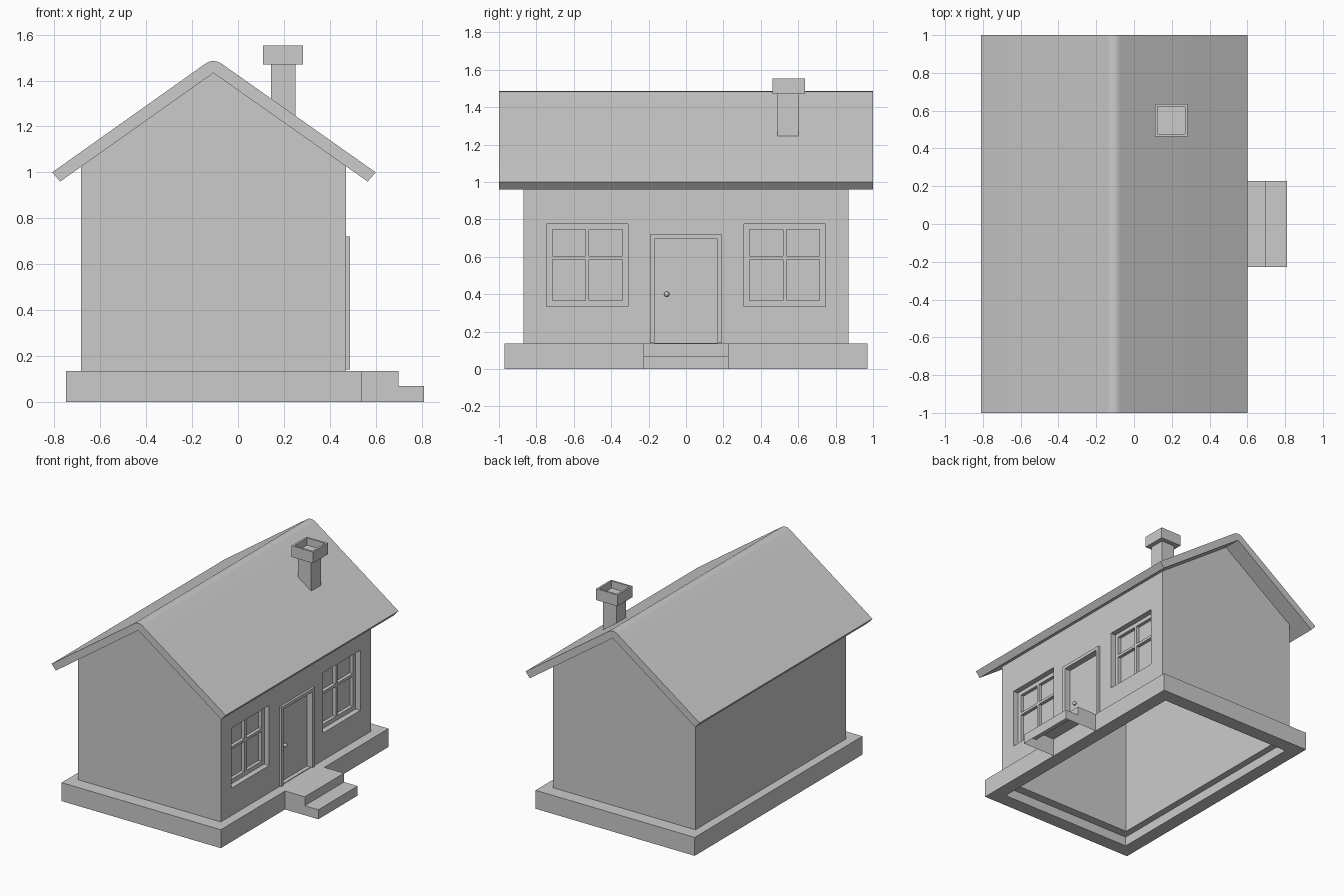
import bpy, bmesh, math
from mathutils import Vector

if "Cube" in bpy.data.objects:
    bpy.data.objects.remove(bpy.data.objects["Cube"])


def finish(name, bm):
    bmesh.ops.recalc_face_normals(bm, faces=bm.faces)
    me = bpy.data.meshes.new(name)
    bm.to_mesh(me)
    bm.free()
    ob = bpy.data.objects.new(name, me)
    bpy.context.collection.objects.link(ob)
    return ob


def boxes(name, specs):
    """One object from boxes given as (x0, x1, y0, y1, z0, z1)."""
    bm = bmesh.new()
    for x0, x1, y0, y1, z0, z1 in specs:
        vs = bmesh.ops.create_cube(bm, size=1)["verts"]
        for v in vs:
            v.co = Vector(((x0 + x1) / 2 + v.co.x * (x1 - x0),
                           (y0 + y1) / 2 + v.co.y * (y1 - y0),
                           (z0 + z1) / 2 + v.co.z * (z1 - z0)))
    return finish(name, bm)


def prism(name, profile, y0, y1):
    """Extrude an XZ profile along y."""
    bm = bmesh.new()
    f = bm.faces.new([bm.verts.new((x, y0, z)) for x, z in profile])
    new = bmesh.ops.extrude_face_region(bm, geom=[f])["geom"]
    bmesh.ops.translate(bm, vec=(0, y1 - y0, 0),
                        verts=[g for g in new if isinstance(g, bmesh.types.BMVert)])
    return finish(name, bm)


def cut(ob, *cutters):
    """Subtract cutters, apply, and remove them."""
    bpy.context.view_layer.objects.active = ob
    for c in cutters:
        c.hide_render = True
        m = ob.modifiers.new("cut", "BOOLEAN")
        m.operation, m.solver, m.object = "DIFFERENCE", "EXACT", c
        bpy.ops.object.modifier_apply(modifier=m.name)
        bpy.data.objects.remove(c)


RIDGE, SLOPE = -0.107, 0.707

# Foundation ring, open underneath
base = boxes("foundation", [(-0.75, 0.54, -0.97, 0.97, 0, 0.135)])
cut(base, boxes("hole", [(-0.65, 0.44, -0.865, 0.865, -0.1, 0.3)]))

# Entrance steps: a shell without a bottom
steps = prism("steps", [(0.54, 0), (0.54, 0.135), (0.70, 0.135), (0.70, 0.07),
                        (0.81, 0.07), (0.81, 0)], -0.227, 0.227)
bm = bmesh.new()
bm.from_mesh(steps.data)
bmesh.ops.delete(bm, geom=[f for f in bm.faces if f.normal.z < -0.9], context="FACES_ONLY")
bm.to_mesh(steps.data)
bm.free()


# Hollow gabled walls with window and door openings
def gable(x0, x1, z0, peak):
    return [(x0, z0), (x1, z0), (x1, peak - SLOPE * (x1 - RIDGE)), (RIDGE, peak),
            (x0, peak - SLOPE * (RIDGE - x0))]


walls = prism("walls", gable(-0.685, 0.47, 0.07, 1.445), -0.87, 0.87)
cut(walls,
    prism("room", gable(-0.60, 0.38, -0.1, 1.50), -0.80, 0.80),
    boxes("openings", [(0.3, 0.6, -0.745, -0.31, 0.335, 0.775),
                       (0.3, 0.6, 0.31, 0.745, 0.335, 0.775),
                       (0.3, 0.6, -0.18, 0.18, 0.14, 0.71)]))

# Windows: recessed frame with cross bars, pane behind
for side, c in (("left", -0.5275), ("right", 0.5275)):
    a, b = c - 0.2175, c + 0.2175
    xs = (0.405, 0.43)
    boxes(side + "_window_frame", [
        (*xs, a, a + 0.03, 0.335, 0.775), (*xs, b - 0.03, b, 0.335, 0.775),
        (*xs, a + 0.03, b - 0.03, 0.335, 0.367), (*xs, a + 0.03, b - 0.03, 0.745, 0.775),
        (*xs, c - 0.01, c + 0.01, 0.367, 0.745),
        (*xs, a + 0.03, c - 0.01, 0.585, 0.605), (*xs, c + 0.01, b - 0.03, 0.585, 0.605)])
    boxes(side + "_window_pane", [(0.39, 0.405, a, b, 0.335, 0.775)])

# Door frame, door and knob
boxes("door_frame", [(0.40, 0.487, -0.192, -0.168, 0.14, 0.72),
                     (0.40, 0.487, 0.168, 0.192, 0.14, 0.72),
                     (0.40, 0.487, -0.168, 0.168, 0.696, 0.72)])
boxes("door", [(0.40, 0.44, -0.168, 0.168, 0.138, 0.696)])
bpy.ops.mesh.primitive_uv_sphere_add(segments=16, ring_count=10, radius=0.014,
                                     location=(0.455, -0.103, 0.40))
knob = bpy.context.object
knob.name = "door_knob"
bpy.ops.object.shade_smooth()

# Roof with rounded ridge
ang = math.atan(SLOPE)
r = 0.06
zc = 1.4985 - r / math.cos(ang)
arc = [(RIDGE + r * math.sin(t), zc + r * math.cos(t))
       for t in (ang - 2 * ang * i / 8 for i in range(9))]
roof = prism("roof", [(0.565, 0.96), (0.60, 1.0), *arc, (-0.81, 1.0), (-0.775, 0.96),
                      (RIDGE, 1.433)], -1, 1)
bpy.ops.object.select_all(action="DESELECT")
roof.select_set(True)
bpy.context.view_layer.objects.active = roof
bpy.ops.object.shade_smooth_by_angle(angle=math.radians(20))

# Chimney shaft and hollow cap
prism("chimney_shaft", [(0.143, 1.30), (0.25, 1.225), (0.25, 1.475), (0.143, 1.475)], 0.49, 0.602)
cap = boxes("chimney_cap", [(0.11, 0.283, 0.463, 0.636, 1.47, 1.552)])
cut(cap, boxes("flue", [(0.124, 0.269, 0.477, 0.622, 1.50, 1.7)]))
